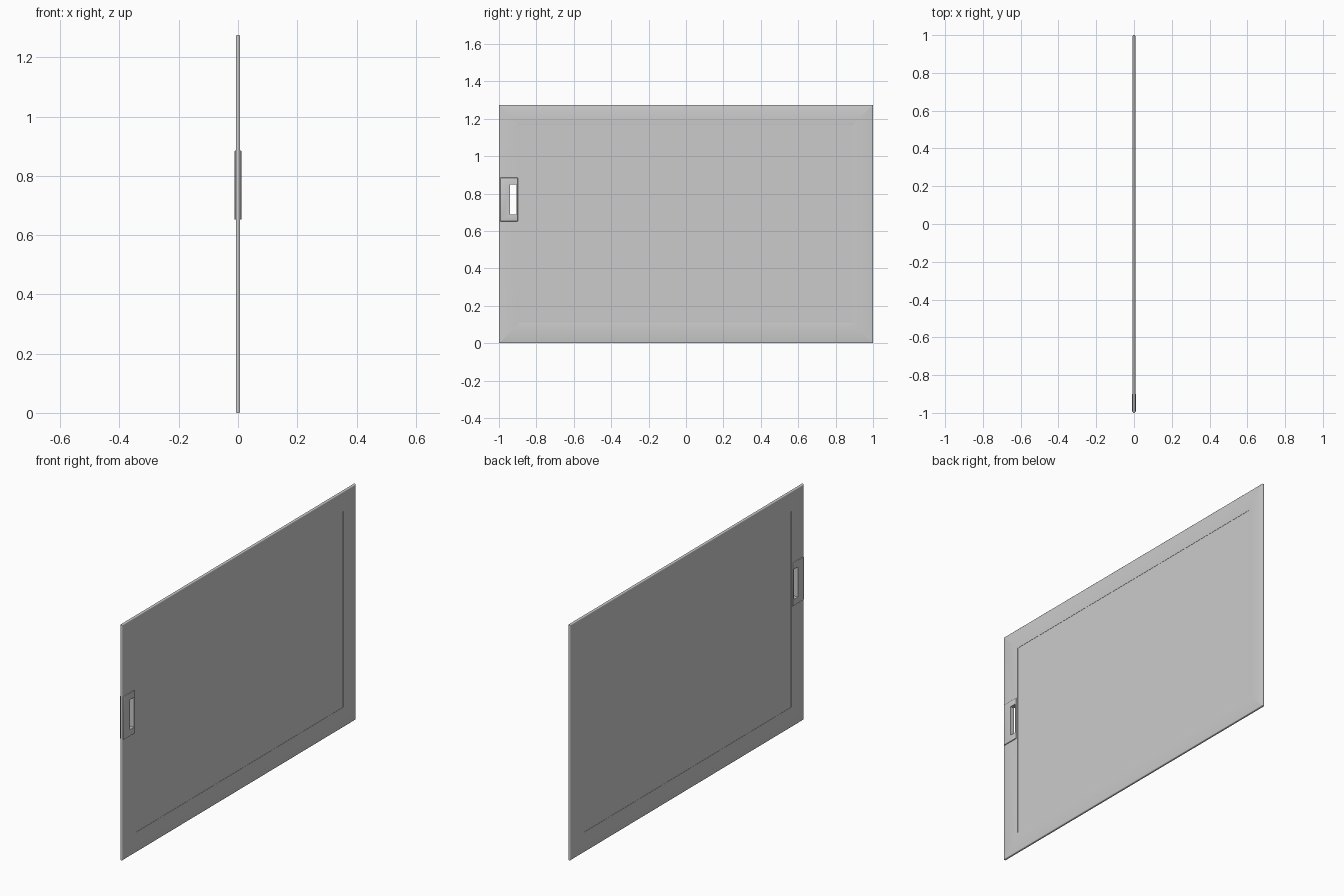
import bpy, bmesh, math
from mathutils import Vector

if "Cube" in bpy.data.objects:
    bpy.data.objects.remove(bpy.data.objects["Cube"])

W, H = 1.0, 0.6375          # half width (y), half height (z)
BORDER = 0.108              # width of the mitred frame
T = 0.0068                  # half thickness of the frame


def make_object(name, bm):
    bmesh.ops.recalc_face_normals(bm, faces=bm.faces)
    mesh = bpy.data.meshes.new(name)
    bm.to_mesh(mesh)
    bm.free()
    ob = bpy.data.objects.new(name, mesh)
    bpy.context.collection.objects.link(ob)
    return ob


def smooth(ob):
    bpy.ops.object.select_all(action='DESELECT')
    ob.select_set(True)
    bpy.context.view_layer.objects.active = ob
    bpy.ops.object.shade_smooth_by_angle(angle=math.radians(35))


def box(name, y0, y1, z0, z1, half, bevel=0.0):
    bm = bmesh.new()
    bmesh.ops.create_cube(bm, size=1)
    for v in bm.verts:
        v.co = Vector((v.co.x * 2 * half,
                       (y0 + y1) / 2 + v.co.y * (y1 - y0),
                       (z0 + z1) / 2 + v.co.z * (z1 - z0)))
    if bevel:
        bmesh.ops.bevel(bm, geom=bm.edges[:], offset=bevel, segments=3,
                        profile=0.5, affect='EDGES')
    return make_object(name, bm)


# Frame cross-section: (distance in from the outer edge, x), gently crowned
half = [(0.0, 0.0035), (0.0006, 0.0052), (0.002, 0.0063), (0.005, T),
        (BORDER - 0.003, T), (BORDER, T - 0.0006)]
profile = half + [(d, -x) for d, x in reversed(half)]


def rail(name, vertical, sign):
    """One mitred frame member on the given side."""
    across, along = (W, H) if vertical else (H, W)
    bm = bmesh.new()
    ends = []
    for e in (-1, 1):
        ring = []
        for d, x in profile:
            a, b = sign * (across - d), e * (along - d)
            y, z = (a, b) if vertical else (b, a)
            ring.append(bm.verts.new((x, y, z + H)))
        ends.append(ring)
        bm.faces.new(ring)
    n = len(profile)
    for i in range(n):
        j = (i + 1) % n
        bm.faces.new((ends[0][i], ends[0][j], ends[1][j], ends[1][i]))
    return make_object(name, bm)


# Mitred frame
top = rail("top_rail", False, 1)
bottom = rail("bottom_rail", False, -1)
handle_stile = rail("handle_stile", True, -1)
plain_stile = rail("plain_stile", True, 1)

# Slightly recessed centre panel
inset = BORDER - 0.004
panel = box("centre_panel", -W + inset, W - inset, inset, 2 * H - inset, 0.005)

# Raised handle plate standing proud of both faces
plate = box("handle_plate", -0.994, -0.899, 0.652, 0.885, 0.0115, 0.003)

# Finger slot through plate and stile
slot = box("slot_cutter", -0.94, -0.906, 0.687, 0.85, 0.05)
slot.hide_render = True
slot.hide_viewport = False
slot.display_type = 'WIRE'
for ob in (plate, handle_stile):
    mod = ob.modifiers.new("slot", 'BOOLEAN')
    mod.operation = 'DIFFERENCE'
    mod.solver = 'EXACT'
    mod.object = slot
    bpy.context.view_layer.objects.active = ob
    bpy.ops.object.modifier_apply(modifier=mod.name)
bpy.data.objects.remove(slot)

for ob in (top, bottom, handle_stile, plain_stile, plate):
    smooth(ob)
